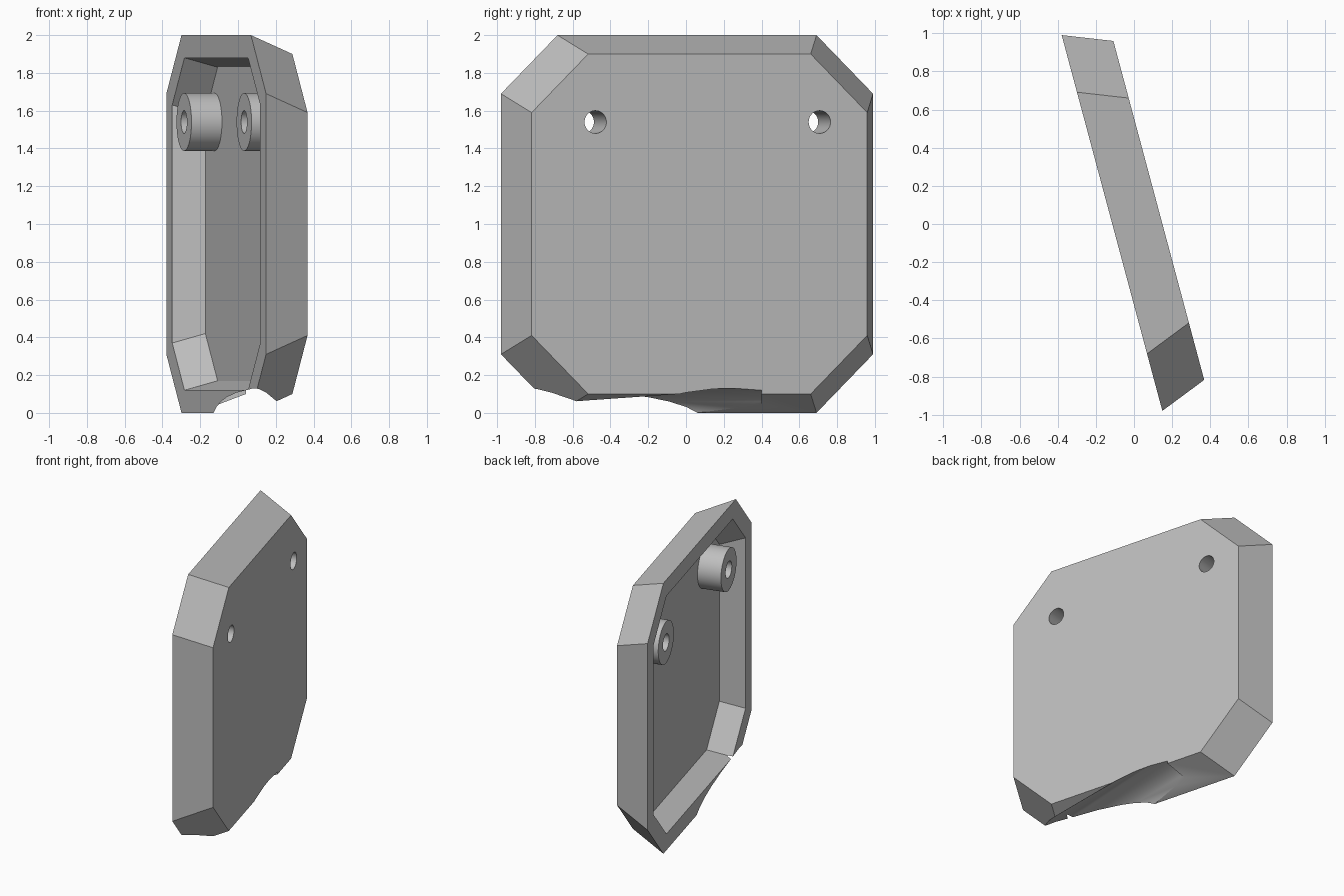
import bpy, bmesh, math
from mathutils import Matrix, Vector

if "Cube" in bpy.data.objects:
    bpy.data.objects.remove(bpy.data.objects["Cube"], do_unlink=True)

mat = bpy.data.materials.new("light grey")
mat.use_nodes = True
GREY = (0.52, 0.52, 0.52, 1)
mat.diffuse_color = GREY
mat.node_tree.nodes["Principled BSDF"].inputs["Base Color"].default_value = GREY

# Panel frame: local x runs along the panel, local y points out of its outer face
FRAME = Matrix.Rotation(math.radians(-75), 4, 'Z')
MID_U, MID_Z = -0.035, 1.0
RIM, OUTER, FLOOR = -0.11, 0.144, 0.057


def make(name, bm, frame=True):
    bmesh.ops.recalc_face_normals(bm, faces=bm.faces)
    if frame:
        bm.transform(FRAME)
    me = bpy.data.meshes.new(name)
    bm.to_mesh(me)
    bm.free()
    me.materials.append(mat)
    ob = bpy.data.objects.new(name, me)
    bpy.context.collection.objects.link(ob)
    return ob


def octagon(bm, half_u, half_z, cut, n):
    quarter = [(half_u, half_z - cut), (half_u - cut, half_z)]
    pts = quarter + [(-u, z) for u, z in reversed(quarter)]
    pts += [(-u, -z) for u, z in pts]
    return [bm.verts.new((MID_U + u, n, MID_Z + z)) for u, z in pts]


def cylinder(name, u, z, radius, n0, n1, sides=48):
    bm = bmesh.new()
    m = Matrix.Translation((u, (n0 + n1) / 2, z)) @ Matrix.Rotation(math.pi / 2, 4, 'X')
    bmesh.ops.create_cone(bm, cap_ends=True, segments=sides, radius1=radius,
                          radius2=radius, depth=n1 - n0, matrix=m)
    return make(name, bm)


def subtract(ob, cutter):
    bpy.context.view_layer.objects.active = ob
    mod = ob.modifiers.new("cut", 'BOOLEAN')
    mod.operation, mod.solver, mod.object = 'DIFFERENCE', 'EXACT', cutter
    bpy.ops.object.modifier_apply(modifier=mod.name)


# Hollow bevelled tray, lofted outer face -> rim -> cavity floor
bm = bmesh.new()
rings = [octagon(bm, 0.92, 0.90, 0.31, OUTER), octagon(bm, 1.02, 1.0, 0.31, RIM),
         octagon(bm, 0.90, 0.88, 0.25, RIM), octagon(bm, 0.845, 0.83, 0.25, FLOOR)]
bm.faces.new(rings[0])
bm.faces.new(rings[-1])
for a, b in zip(rings, rings[1:]):
    for i in range(8):
        j = (i + 1) % 8
        bm.faces.new((a[i], a[j], b[j], b[i]))
panel = make("panel_shell", bm)

# Arched scoop worn out of the bottom edge
arch = [(-0.15, -0.05), (-0.13, 0), (-0.115, 0.03), (-0.09, 0.06), (-0.06, 0.083),
        (-0.01, 0.107), (0.04, 0.119), (0.08, 0.13), (0.11, 0.127), (0.15, 0.107),
        (0.2, 0.065), (0.25, 0.0), (0.27, -0.05)]
bm = bmesh.new()
face = bm.faces.new([bm.verts.new((x, -1.3, z)) for x, z in arch])
ext = bmesh.ops.extrude_face_region(bm, geom=[face])
bmesh.ops.translate(bm, vec=Vector((0, 1.7, 0)),
                    verts=[v for v in ext["geom"] if isinstance(v, bmesh.types.BMVert)])
scoop = make("scoop_cutter", bm, frame=False)
subtract(panel, scoop)
cutters, parts = [scoop], [panel]

# Two mounting bosses with through holes
for name, u in (("front_boss", 0.535), ("rear_boss", -0.694)):
    boss = cylinder(name, u, 1.54, 0.153, RIM, FLOOR + 0.01)
    hole = cylinder(name + "_hole_cutter", u, 1.54, 0.06, -0.3, 0.3)
    subtract(panel, hole)
    subtract(boss, hole)
    parts.append(boss)
    cutters.append(hole)

for c in cutters:
    bpy.data.objects.remove(c, do_unlink=True)

# Smooth the round surfaces, keep the bevels crisp
bpy.ops.object.select_all(action='DESELECT')
for p in parts:
    p.select_set(True)
bpy.context.view_layer.objects.active = panel
bpy.ops.object.shade_smooth_by_angle(angle=math.radians(30))
